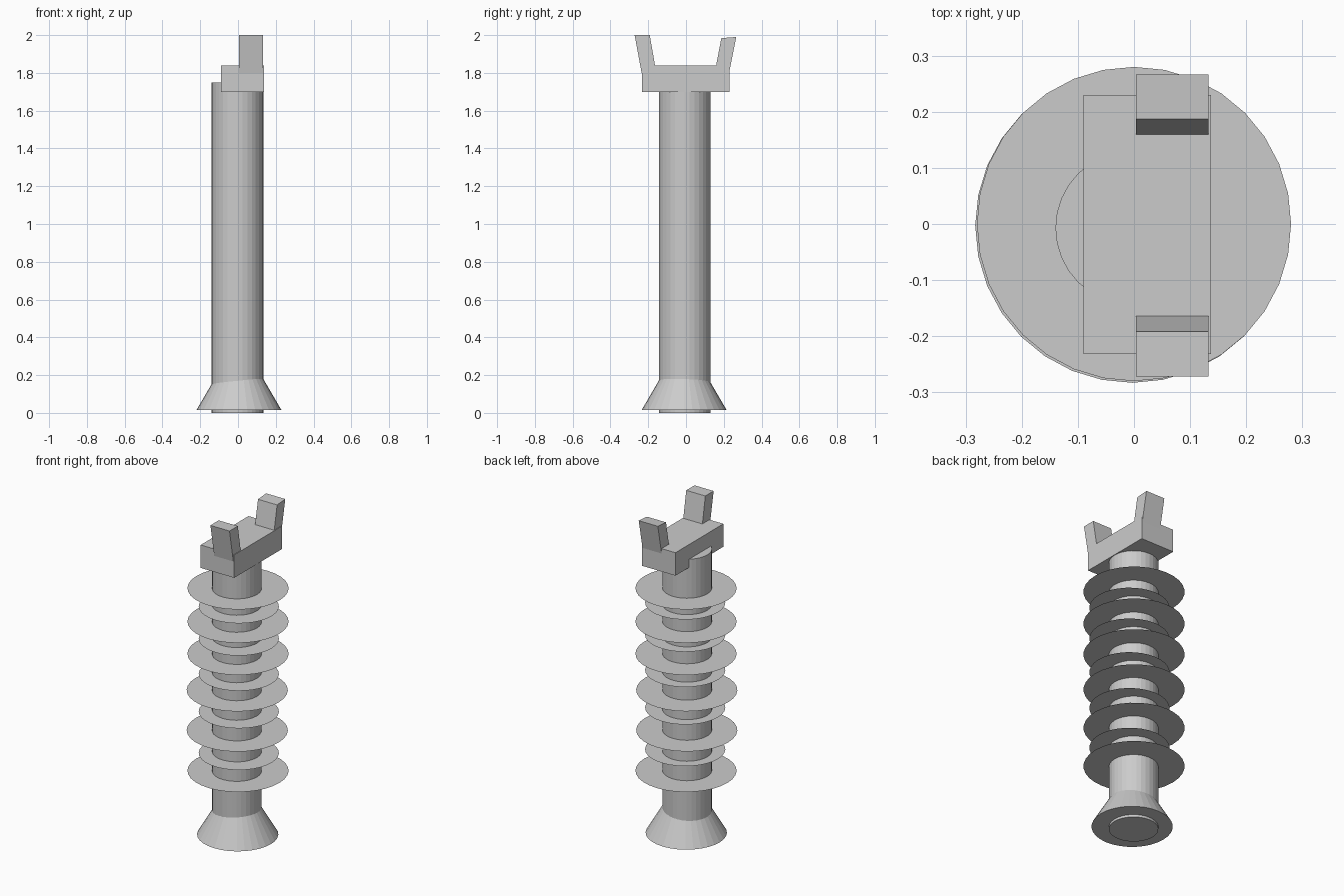
import bpy, bmesh
from mathutils import Matrix

if "Cube" in bpy.data.objects:
    bpy.data.objects.remove(bpy.data.objects["Cube"])

grey = bpy.data.materials.new("plain grey")
grey.diffuse_color = (0.6, 0.6, 0.6, 1)
grey.use_nodes = True
grey.node_tree.nodes["Principled BSDF"].inputs["Base Color"].default_value = grey.diffuse_color


def finish(name, bm):
    mesh = bpy.data.meshes.new(name)
    bm.to_mesh(mesh)
    bm.free()
    mesh.materials.append(grey)
    obj = bpy.data.objects.new(name, mesh)
    bpy.context.collection.objects.link(obj)
    return obj


def cone(name, x, y, z0, z1, r0, r1):
    bm = bmesh.new()
    bmesh.ops.create_cone(bm, cap_ends=True, segments=32, radius1=r0, radius2=r1,
                          depth=z1 - z0, matrix=Matrix.Translation((x, y, (z0 + z1) / 2)))
    return finish(name, bm)


def disc(name, x, y, z, r):
    bm = bmesh.new()
    bmesh.ops.create_circle(bm, cap_ends=True, segments=32, radius=r,
                            matrix=Matrix.Translation((x, y, z)))
    return finish(name, bm)


def prism(name, profile, x0, x1):
    """Extrude a (y, z) outline along x."""
    bm = bmesh.new()
    face = bm.faces.new([bm.verts.new((x0, y, z)) for y, z in profile])
    new = bmesh.ops.extrude_face_region(bm, geom=[face])["geom"]
    bmesh.ops.translate(bm, vec=(x1 - x0, 0, 0),
                        verts=[v for v in new if isinstance(v, bmesh.types.BMVert)])
    bmesh.ops.recalc_face_normals(bm, faces=bm.faces)
    return finish(name, bm)


# central column and flared foot
cone("column", -0.003, -0.007, 0, 1.75, 0.137, 0.137)
cone("flared_foot", 0.005, -0.01, 0.015, 0.2, 0.225, 0.117)

# insulator sheds, alternating wide and narrow from the top down
heights = [1.512, 1.412, 1.308, 1.215, 1.112, 1.0, 0.89, 0.771, 0.645, 0.517, 0.398]
for i, z in enumerate(heights):
    if i % 2 == 0:
        shift = -0.003 if z in (0.89, 0.645) else 0
        disc(f"wide_shed_{i}", shift, shift, z, 0.28)
    else:
        disc(f"narrow_shed_{i}", 0.018, -0.018, z, 0.222)

# head block
prism("head_block", [(-0.232, 1.70), (0.23, 1.70), (0.23, 1.84), (-0.232, 1.84)],
      -0.09, 0.137)

# two prongs leaning outward
prism("front_prong", [(-0.235, 1.80), (-0.157, 1.80), (-0.192, 2.0), (-0.272, 2.0)],
      0.004, 0.133)
prism("back_prong", [(0.152, 1.80), (0.228, 1.80), (0.266, 1.99), (0.187, 1.984)],
      0.004, 0.133)
